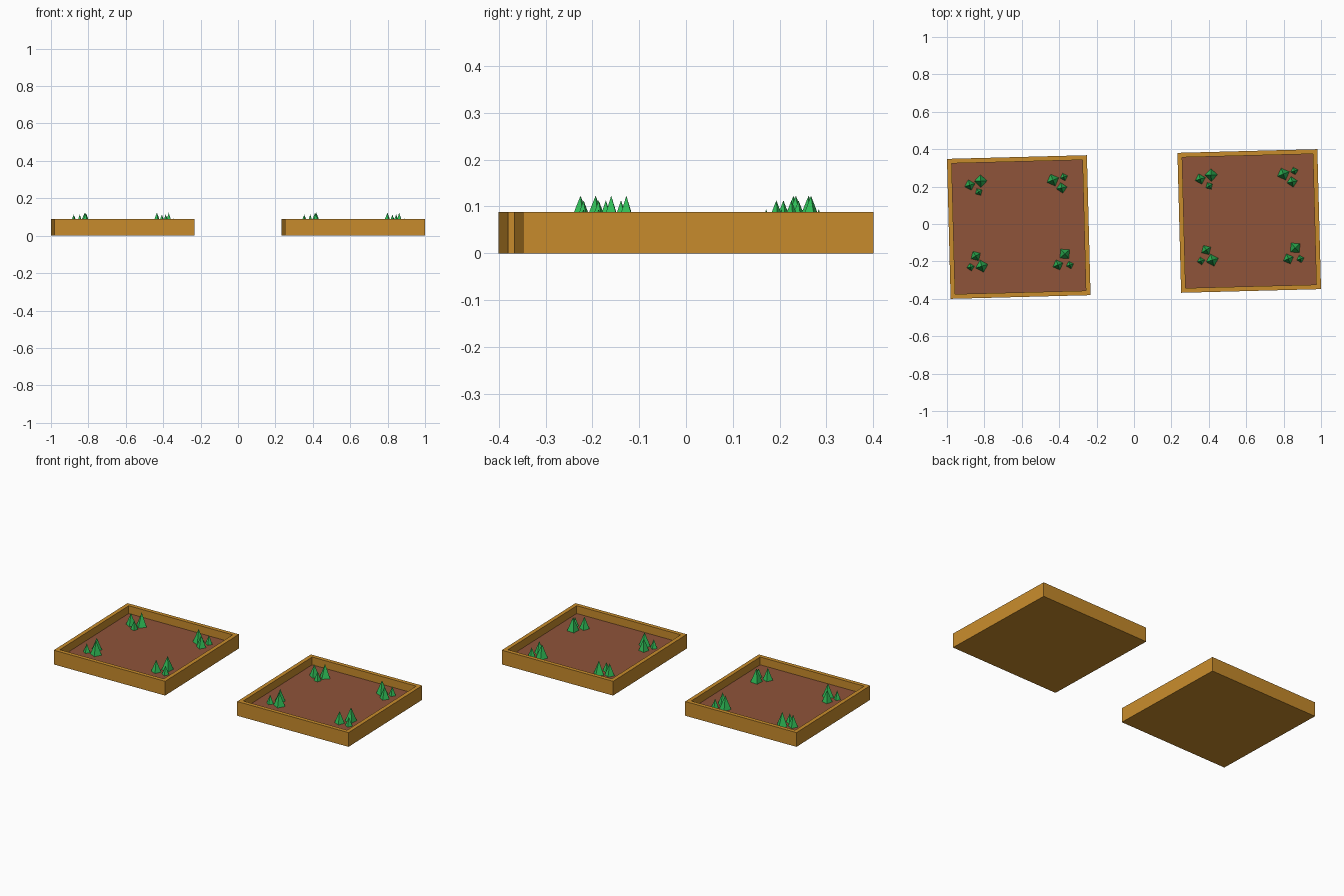
import bpy, bmesh, math
from mathutils import Matrix

if "Cube" in bpy.data.objects:
    bpy.data.objects.remove(bpy.data.objects["Cube"])

TILT = Matrix.Rotation(math.radians(1.5), 4, 'Z')   # whole layout is slightly turned
HALF, HEIGHT, WALL, SOIL_Z = 0.3742, 0.088, 0.035, 0.04
BED_X = 0.6163


def material(name, rgb):
    m = bpy.data.materials.new(name)
    m.diffuse_color = (*rgb, 1)
    m.use_nodes = True
    m.node_tree.nodes["Principled BSDF"].inputs["Base Color"].default_value = m.diffuse_color
    return m


wood = material("wood", (0.578, 0.262, 0.025))
soil = material("soil", (0.275, 0.087, 0.042))
leaf = material("leaf_green", (0.03, 0.53, 0.10))


def finish(bm, name, mats, matrix):
    mesh = bpy.data.meshes.new(name)
    bm.to_mesh(mesh)
    bm.free()
    for m in mats:
        mesh.materials.append(m)
    obj = bpy.data.objects.new(name, mesh)
    obj.matrix_world = matrix
    bpy.context.collection.objects.link(obj)
    return obj


def planter_bed(name, matrix):
    """Wooden box whose top is inset to a rim and sunk to a soil floor."""
    bm = bmesh.new()
    bmesh.ops.create_cube(bm, size=1, matrix=Matrix.Translation((0, 0, HEIGHT / 2))
                          @ Matrix.Diagonal((2 * HALF, 2 * HALF, HEIGHT, 1)))
    top = max(bm.faces, key=lambda f: f.calc_center_median().z)
    bmesh.ops.inset_region(bm, faces=[top], thickness=WALL)
    floor = bmesh.ops.extrude_discrete_faces(bm, faces=[top])["faces"][0]
    bmesh.ops.translate(bm, verts=floor.verts, vec=(0, 0, SOIL_Z - HEIGHT))
    floor.material_index = 1
    finish(bm, name, [wood, soil], matrix)


def sprouts(name, matrix, plants):
    """Cluster of four-sided pointed sprouts: x, y, size kind, turn in degrees."""
    bm = bmesh.new()
    for x, y, kind, turn in plants:
        radius, tip = SIZES[kind]
        h = tip - SOIL_Z
        bmesh.ops.create_cone(
            bm, segments=4, radius1=radius, radius2=0, depth=h,
            matrix=Matrix.Translation((x, y, SOIL_Z + h / 2))
            @ Matrix.Rotation(math.radians(turn), 4, 'Z'))
    bmesh.ops.remove_doubles(bm, verts=bm.verts, dist=1e-5)
    finish(bm, name, [leaf], matrix)


# radius and tip height of each sprout size
SIZES = {"big": (0.034, 0.123), "mid": (0.029, 0.113), "small": (0.021, 0.094)}

CLUSTERS = {
    "back_left": [(-0.256, 0.231, "mid", 15), (-0.197, 0.251, "big", 0),
                  (-0.209, 0.193, "small", 30)],
    "back_right": [(0.189, 0.246, "big", 20), (0.235, 0.203, "mid", 10),
                   (0.248, 0.261, "small", 15)],
    "front_left": [(-0.234, -0.149, "mid", 30), (-0.203, -0.204, "big", 15),
                   (-0.263, -0.207, "small", 10)],
    "front_right": [(0.242, -0.150, "big", 40), (0.204, -0.208, "mid", 20),
                    (0.268, -0.210, "small", 15)],
}

# two identical planted beds side by side
for side, sx in (("left", -1), ("right", 1)):
    place = TILT @ Matrix.Translation((sx * BED_X, 0, 0))
    planter_bed(f"{side}_planter_bed", place)
    for corner, plants in CLUSTERS.items():
        sprouts(f"{side}_bed_sprouts_{corner}", place, plants)
